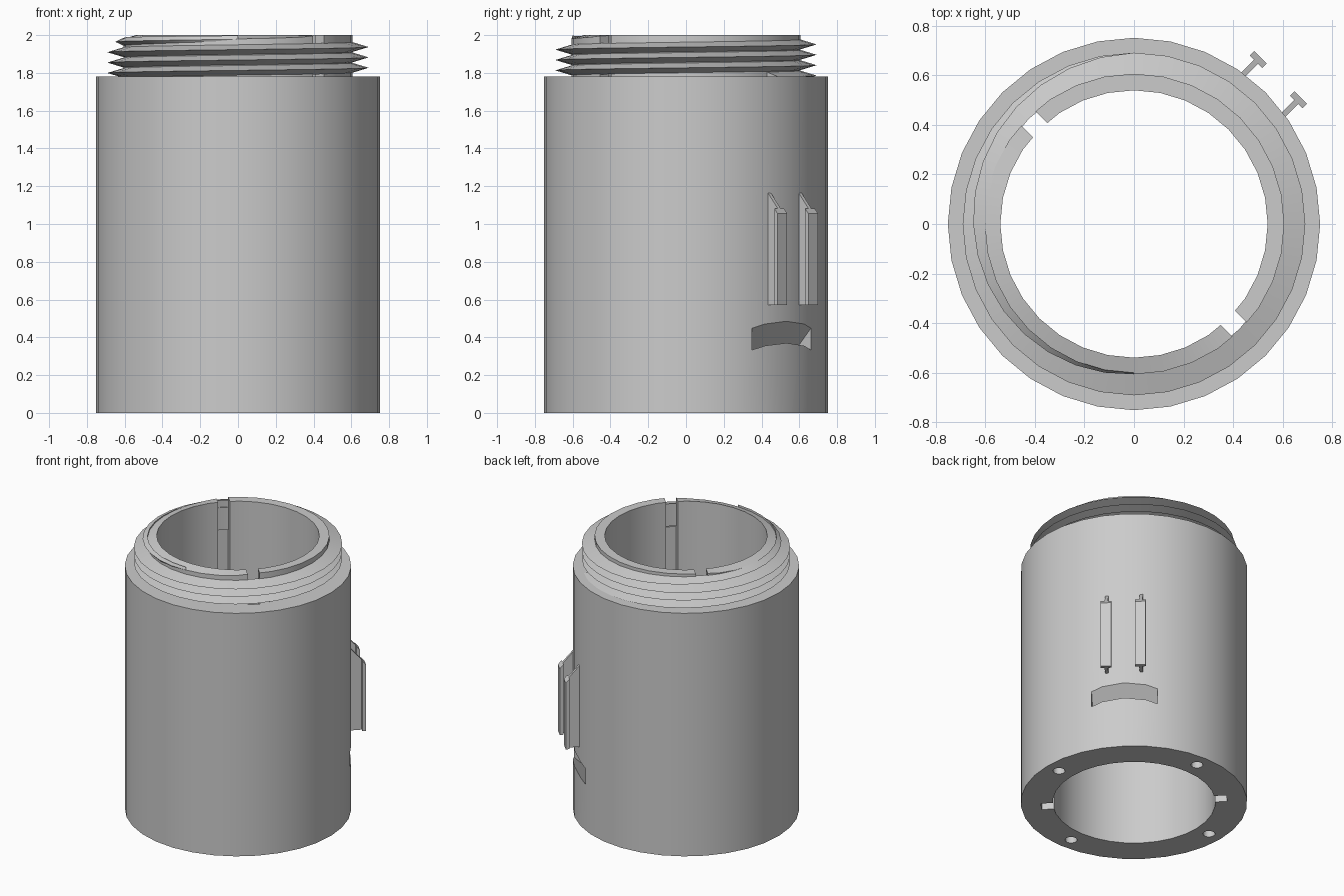
import bpy, bmesh
from math import cos, sin, pi, radians, tau
from mathutils import Matrix

SIDES = 32
INNER, OUTER, ROOT, CREST = 0.54, 0.752, 0.607, 0.692
SHOULDER, TOP, PITCH = 1.78, 2.0, 0.055

cube = bpy.data.objects.get("Cube")
if cube:
    bpy.data.objects.remove(cube, do_unlink=True)

grey = bpy.data.materials.new("plain grey")
grey.use_nodes = True
grey.diffuse_color = (0.6, 0.6, 0.6, 1)
grey.node_tree.nodes["Principled BSDF"].inputs["Base Color"].default_value = (0.6, 0.6, 0.6, 1)


def make_object(name, bm):
    bmesh.ops.recalc_face_normals(bm, faces=bm.faces)
    mesh = bpy.data.meshes.new(name)
    bm.to_mesh(mesh)
    bm.free()
    mesh.materials.append(grey)
    obj = bpy.data.objects.new(name, mesh)
    bpy.context.collection.objects.link(obj)
    return obj


def bridge(bm, loops, closed):
    """Skin a list of vertex loops; cap the ends unless the list is closed."""
    n = len(loops[0])
    for i in range(len(loops) if closed else len(loops) - 1):
        a, b = loops[i], loops[(i + 1) % len(loops)]
        for j in range(n):
            k = (j + 1) % n
            bm.faces.new((a[j], a[k], b[k], b[j]))
    if not closed:
        bm.faces.new(loops[0])
        bm.faces.new(loops[-1])


def prism(name, low, high, angle=0):
    """Solid between two matching outlines, turned about the axis."""
    bm = bmesh.new()
    bridge(bm, [[bm.verts.new(p) for p in ring] for ring in (low, high)], False)
    bm.transform(Matrix.Rotation(radians(angle), 4, "Z"))
    return make_object(name, bm)


def smooth(obj):
    bpy.ops.object.select_all(action="DESELECT")
    obj.select_set(True)
    bpy.context.view_layer.objects.active = obj
    bpy.ops.object.shade_smooth_by_angle(angle=radians(30))


# Hollow body with a narrower neck, its rim sloping off on one side
bm = bmesh.new()
rings = []
for i in range(SIDES):
    a = tau * i / SIDES
    rim = TOP - 0.024 * max(0, cos(a - radians(225))) ** 0.5
    profile = [(INNER, 0), (OUTER, 0), (OUTER, SHOULDER),
               (ROOT, SHOULDER), (ROOT, rim), (INNER, TOP)]
    rings.append([bm.verts.new((r * cos(a), r * sin(a), z)) for r, z in profile])
bridge(bm, rings, True)
body = make_object("body", bm)

# Cutters: two inner key slots, four screw holes in the base, one slanted slot
cutters = []
for angle in (135, -45):
    outline = [(0.5, -0.04), (0.618, -0.04), (0.618, 0.04), (0.5, 0.04)]
    cutters.append(prism("key_slot_cutter",
                         [(x, y, -0.1) for x, y in outline],
                         [(x, y, 2.1) for x, y in outline], angle))
for angle in range(0, 360, 90):
    circle = [(0.65 + 0.04 * cos(tau * i / 16), 0.04 * sin(tau * i / 16)) for i in range(16)]
    cutters.append(prism("screw_hole_cutter",
                         [(x, y, -0.1) for x, y in circle],
                         [(x, y, 0.3) for x, y in circle], angle))
slant = [(0.6, 0.218), (0.6, 0.333), (0.8, 0.533), (0.8, 0.418)]
cutters.append(prism("slanted_slot_cutter",
                     [(u, -0.22, z) for u, z in slant],
                     [(u, 0.22, z) for u, z in slant], 45))

for cutter in cutters:
    cutter.hide_render = True
    mod = body.modifiers.new("cut", "BOOLEAN")
    mod.operation = "DIFFERENCE"
    mod.solver = "EXACT"
    mod.object = cutter
bpy.context.view_layer.update()
graph = bpy.context.evaluated_depsgraph_get()
cut_mesh = bpy.data.meshes.new_from_object(body.evaluated_get(graph))
body.modifiers.clear()
body.data = cut_mesh
for cutter in cutters:
    bpy.data.objects.remove(cutter, do_unlink=True)
smooth(body)

# Screw thread: a triangular ridge climbing the neck and fading out at the top
bm = bmesh.new()
loops = []
for i in range(-3 * SIDES + 4, SIDES * 3 // 4 + 1):
    a = tau * i / SIDES
    z = 1.937 + PITCH * i / SIDES
    fade = min(1, max(0, (a - pi / 2) / pi))
    tip = CREST - (CREST - ROOT) * fade
    half = PITCH / 2 * (1 - 0.3 * fade)
    section = [(ROOT - 0.006, z - half), (tip, z), (ROOT - 0.006, z + half)]
    loops.append([bm.verts.new((r * cos(a), r * sin(a), h)) for r, h in section])
bridge(bm, loops, False)
smooth(make_object("thread", bm))

# Pair of T-section rails with slanted tops
tee = [(0.735, -0.011), (0.812, -0.011), (0.812, -0.036), (0.837, -0.036),
       (0.837, 0.036), (0.812, 0.036), (0.812, 0.011), (0.735, 0.011)]
for name, shift in (("rail_rear", 0.115), ("rail_front", -0.115)):
    prism(name,
          [(u, t + shift, 0.57) for u, t in tee],
          [(u, t + shift, 1.17 - 1.13 * (u - 0.735)) for u, t in tee], 45)
